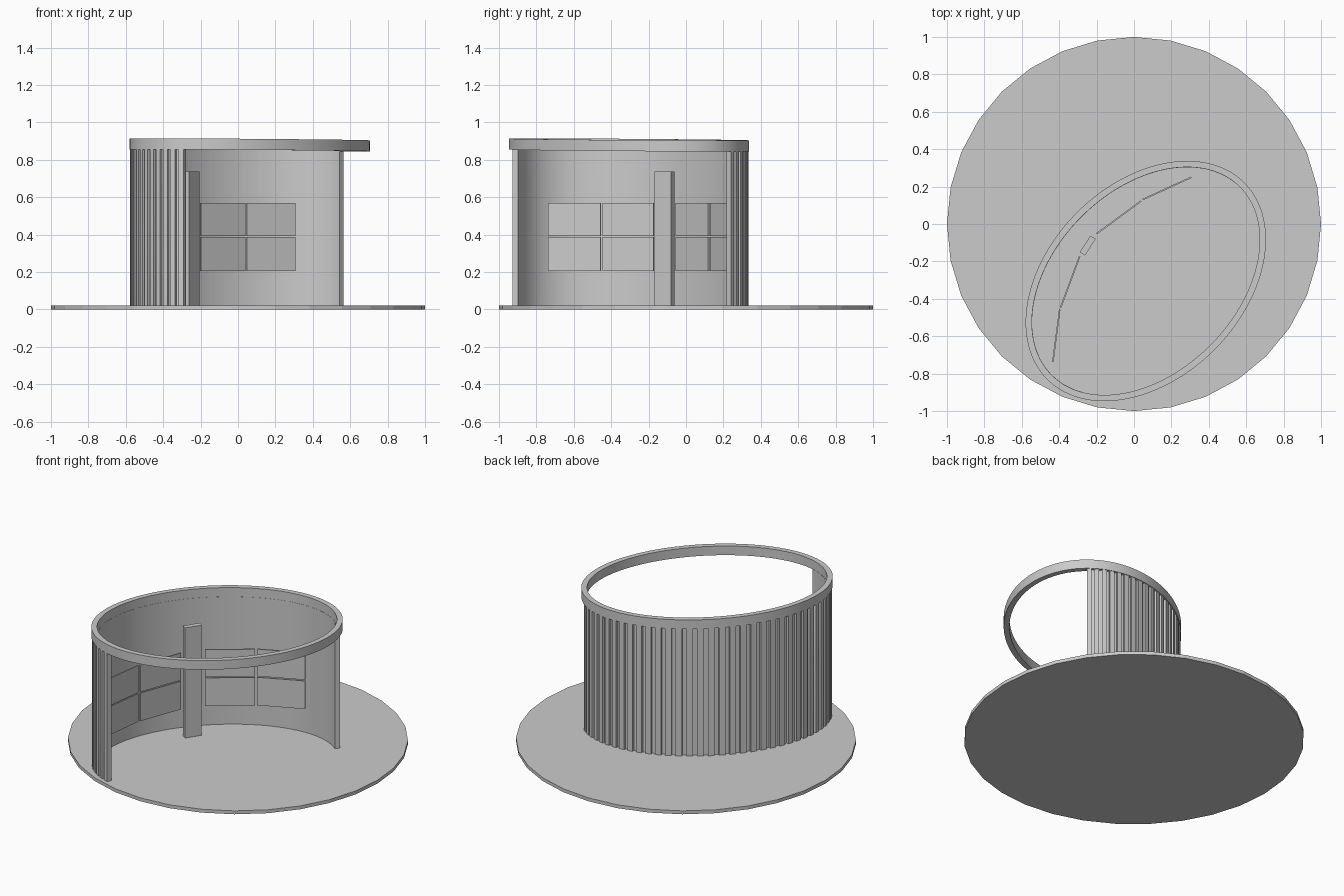
import bpy, bmesh, math
from mathutils import Matrix

if "Cube" in bpy.data.objects:
    bpy.data.objects.remove(bpy.data.objects["Cube"])

CX, CY = 0.063, -0.305      # centre of the oval
A, B = 0.745, 0.52          # outer half axes, long axis at 45 degrees
R = math.sqrt(0.5)
T = 0.034                   # ring thickness


def oval(t, inset):
    u, v = (A - inset) * math.cos(t), (B - inset) * math.sin(t)
    return CX + (u - v) * R, CY + (u + v) * R, u


def sweep(name, sections, closed):
    """Loft a list of equal-length closed sections."""
    bm = bmesh.new()
    loops = [[bm.verts.new(p) for p in s] for s in sections]
    n, k = len(loops), len(loops[0])
    for i in range(n if closed else n - 1):
        a, b = loops[i], loops[(i + 1) % n]
        for j in range(k):
            m = (j + 1) % k
            bm.faces.new((a[j], a[m], b[m], b[j]))
    if not closed:
        bm.faces.new(loops[0])
        bm.faces.new(loops[-1])
    bmesh.ops.recalc_face_normals(bm, faces=bm.faces)
    me = bpy.data.meshes.new(name)
    bm.to_mesh(me)
    bm.free()
    ob = bpy.data.objects.new(name, me)
    bpy.context.collection.objects.link(ob)
    bpy.context.view_layer.objects.active = ob
    ob.select_set(True)
    bpy.ops.object.shade_smooth_by_angle(angle=math.radians(30))
    ob.select_set(False)
    return ob


def section(t, outer, inner, z0, z1):
    """Rectangle across the oval at angle t; z0 None means follow the ring."""
    xo, yo, u = oval(t, outer)
    xi, yi, _ = oval(t, inner)
    d = -0.008 * u
    a = 0.02 if z0 is None else z0 + d
    b = z1 + d
    return [(xo, yo, a), (xo, yo, b), (xi, yi, b), (xi, yi, a)]


def box(name, p, q, thick, z0, z1):
    """Upright slab from p to q in plan."""
    dx, dy = q[0] - p[0], q[1] - p[1]
    bpy.ops.mesh.primitive_cube_add(size=1)
    ob = bpy.context.object
    ob.name = name
    ob.location = ((p[0] + q[0]) / 2, (p[1] + q[1]) / 2, (z0 + z1) / 2)
    ob.scale = (math.hypot(dx, dy), thick, z1 - z0)
    ob.rotation_euler.z = math.atan2(dy, dx)
    ob.select_set(False)


# Floor disc
bpy.ops.mesh.primitive_cylinder_add(vertices=32, radius=1, depth=0.022,
                                    location=(0, 0, 0.011), rotation=(0, 0, 0))
bpy.context.object.name = "floor_disc"
bpy.context.object.select_set(False)

# Slightly sloping oval ring on top
sweep("top_ring", [section(i * math.tau / 144, 0, T, 0.85, 0.909)
                   for i in range(144)], True)

# Curved wall with upright battens on the outside
START, COUNT, STEP = math.radians(3.5), 39, math.radians(5)
secs = []
for i in range(COUNT + 1):
    t = START + i * STEP
    for f in (0, 0.3, 0.6):
        secs.append(section(t + f * STEP, 0.003, T + 0.001, None, 0.851))
    if i < COUNT:
        for f in (0.601, 0.999):
            secs.append(section(t + f * STEP, 0.018, T + 0.001, None, 0.851))
sweep("batten_wall", secs, False)

# Display panels, two rows
panels = [((0.307, 0.25), (0.047, 0.131)), ((0.037, 0.122), (-0.2, -0.052)),
          ((-0.29, -0.172), (-0.392, -0.446)), ((-0.397, -0.456), (-0.434, -0.738))]
for i, (p, q) in enumerate(panels):
    for row, (z0, z1) in enumerate(((0.205, 0.387), (0.394, 0.57))):
        box(f"panel_{i}_{row}", p, q, 0.008, z0, z1)

# Middle post
box("centre_post", (-0.276, -0.159), (-0.219, -0.071), 0.033, 0.02, 0.737)
